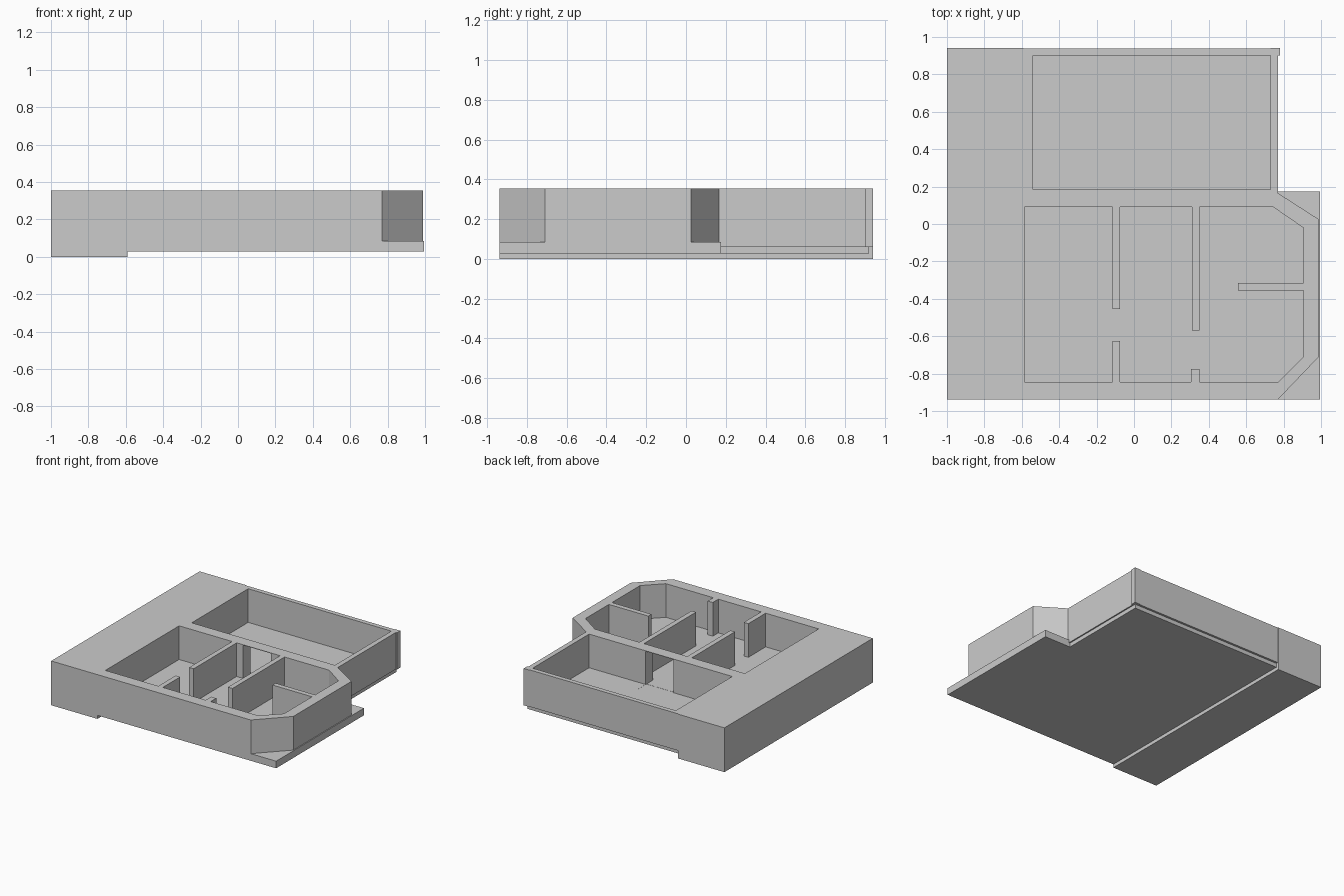
import bpy, bmesh

if "Cube" in bpy.data.objects:
    bpy.data.objects.remove(bpy.data.objects["Cube"])

TOP = 0.355
FLOOR = 0.085


def prism(name, pts, z0, z1):
    """Extrude a counter-clockwise outline from z0 to z1."""
    bm = bmesh.new()
    lo = [bm.verts.new((x, y, z0)) for x, y in pts]
    hi = [bm.verts.new((x, y, z1)) for x, y in pts]
    bm.faces.new(lo[::-1])
    bm.faces.new(hi)
    n = len(pts)
    for i in range(n):
        j = (i + 1) % n
        bm.faces.new((lo[i], lo[j], hi[j], hi[i]))
    me = bpy.data.meshes.new(name)
    bm.to_mesh(me)
    bm.free()
    ob = bpy.data.objects.new(name, me)
    bpy.context.collection.objects.link(ob)
    return ob


def box(name, x0, x1, y0, y1, z0, z1):
    return prism(name, [(x0, y0), (x1, y0), (x1, y1), (x0, y1)], z0, z1)


def cut(target, *cutters):
    """Subtract cutters, bake the result and remove the modifiers."""
    for c in cutters:
        c.hide_render = True
        m = target.modifiers.new("cut", 'BOOLEAN')
        m.operation = 'DIFFERENCE'
        m.solver = 'EXACT'
        m.object = c
    dg = bpy.context.evaluated_depsgraph_get()
    me = bpy.data.meshes.new_from_object(target.evaluated_get(dg))
    target.modifiers.clear()
    target.data = me


# solid block along the left side and the floor slabs
box("side_block", -1, -0.59, -0.938, 0.942, 0, TOP)
box("front_slab", -0.59, 0.995, -0.938, 0.175, 0.028, FLOOR)
box("rear_slab", -0.59, 0.76, 0.175, 0.92, 0.028, 0.06)

# outer walls
front = prism("front_walls", [(-0.59, -0.938), (0.77, -0.938), (0.988, -0.71),
                              (0.988, 0.025), (0.77, 0.165), (0.77, 0.17), (-0.59, 0.17)], FLOOR, TOP)
rear = box("rear_walls", -0.59, 0.77, 0.17, 0.937, 0.06, TOP)

# room hollows and the doorway between the two rooms
front_room = prism("front_room_cutter", [(-0.585, -0.845), (0.77, -0.845), (0.905, -0.71),
                                         (0.905, -0.02), (0.745, 0.09), (-0.585, 0.09)], 0, 0.5)
rear_room = box("rear_room_cutter", -0.54, 0.73, 0.185, 0.9, FLOOR, 0.5)
door = box("door_cutter", -0.018, 0.228, 0.0, 0.3, FLOOR - 0.001, TOP - 0.004)
cut(front, front_room, door)
cut(rear, rear_room, door)
for c in (front_room, rear_room, door):
    bpy.data.objects.remove(c)

# partitions inside the front rooms
for i, r in enumerate([(-0.115, -0.075, -0.455, 0.09), (-0.115, -0.075, -0.845, -0.625),
                       (0.31, 0.35, -0.57, 0.09), (0.305, 0.35, -0.845, -0.775),
                       (0.555, 0.905, -0.355, -0.315)]):
    box(f"partition_{i + 1}", *r, FLOOR, TOP)

# corner post
box("corner_post", 0.73, 0.78, 0.9, 0.942, 0.06, TOP)
